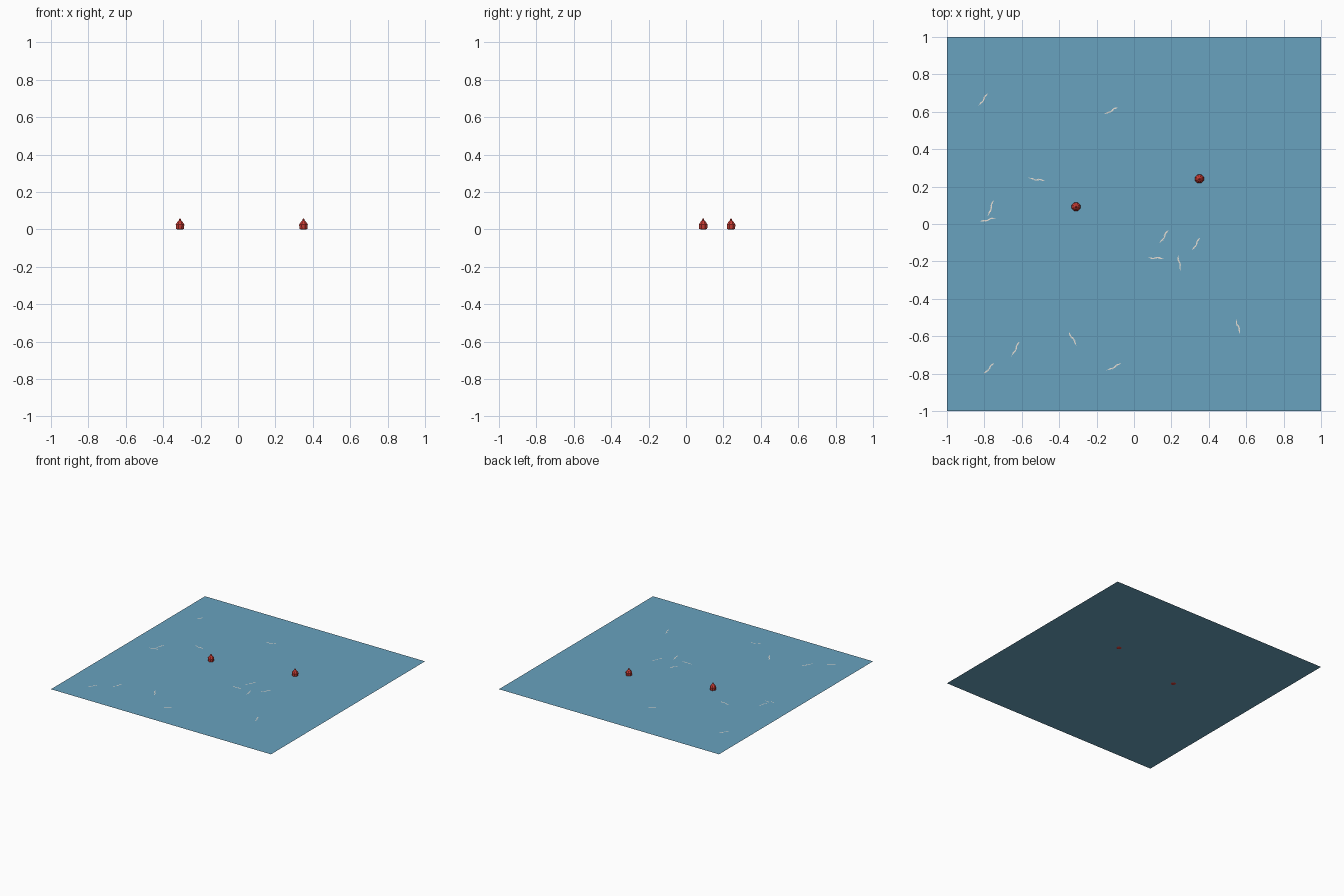
import bpy, bmesh, math
from mathutils import Vector

if "Cube" in bpy.data.objects:
    bpy.data.objects.remove(bpy.data.objects["Cube"])

WATER_Z = 0.002


def material(name, rgb):
    m = bpy.data.materials.new(name)
    m.diffuse_color = (*rgb, 1)
    m.use_nodes = True
    m.node_tree.nodes["Principled BSDF"].inputs["Base Color"].default_value = m.diffuse_color
    return m


water_blue = material("water blue", (0.14, 0.36, 0.52))
buoy_red = material("buoy red", (0.58, 0.045, 0.035))
foam_cream = material("foam cream", (0.80, 0.74, 0.66))


def add_object(name, bm, mat):
    me = bpy.data.meshes.new(name)
    bm.to_mesh(me)
    bm.free()
    me.materials.append(mat)
    ob = bpy.data.objects.new(name, me)
    bpy.context.collection.objects.link(ob)
    return ob


# Flat square of water
bm = bmesh.new()
bm.faces.new([bm.verts.new((x, y, WATER_Z))
              for x, y in ((-1, -1), (1, -1), (1, 1), (-1, 1))])
add_object("water_surface", bm, water_blue)

# Buoys: lathed low-poly floats with a conical top and small knob
PROFILE = [(0.014, 0), (0.023, 0.003), (0.025, 0.026), (0.014, 0.042),
           (0.006, 0.049), (0.006, 0.053), (0.003, 0.058)]
SIDES = 8


def buoy(name, x, y):
    bm = bmesh.new()
    rings = [[bm.verts.new((r * math.cos(a), r * math.sin(a), z))
              for a in [math.tau * (i + 0.5) / SIDES for i in range(SIDES)]]
             for r, z in PROFILE]
    for lo, hi in zip(rings, rings[1:]):
        for i in range(SIDES):
            j = (i + 1) % SIDES
            bm.faces.new((lo[i], lo[j], hi[j], hi[i]))
    bm.faces.new(rings[0][::-1])
    bm.faces.new(rings[-1])
    add_object(name, bm, buoy_red).location = (x, y, 0)


buoy("left_buoy", -0.31, 0.092)
buoy("right_buoy", 0.35, 0.241)

# Foam flecks: three overlapping slivers along each streak (x0, y0, x1, y1)
STREAKS = [
    (-0.83, 0.63, -0.78, 0.70), (-0.16, 0.585, -0.083, 0.625),
    (-0.565, 0.245, -0.475, 0.23), (-0.78, 0.04, -0.75, 0.13),
    (-0.825, 0.012, -0.74, 0.032), (0.138, -0.105, 0.185, -0.03),
    (0.31, -0.145, 0.355, -0.07), (0.165, -0.185, 0.075, -0.18),
    (0.25, -0.25, 0.235, -0.165), (0.57, -0.59, 0.545, -0.51),
    (-0.305, -0.65, -0.35, -0.575), (-0.655, -0.71, -0.61, -0.625),
    (-0.805, -0.805, -0.745, -0.74), (-0.145, -0.785, -0.068, -0.745)]
# start, end along the streak, and sideways offset at each end
SLIVERS = [(0.0, 0.5, 0.003, -0.002), (0.28, 0.8, -0.006, 0.004),
           (0.55, 1.0, 0.006, -0.001)]
for n, (x0, y0, x1, y1) in enumerate(STREAKS):
    a, d = Vector((x0, y0, WATER_Z + 0.001)), Vector((x1 - x0, y1 - y0, 0))
    side = Vector((-d.y, d.x, 0)).normalized()
    bm = bmesh.new()
    for s, e, o0, o1 in SLIVERS:
        p, q = a + d * s + side * o0, a + d * e + side * o1
        m = (p + q) / 2
        bm.faces.new([bm.verts.new(v) for v in
                      (p, m - side * 0.004, q, m + side * 0.004)])
    add_object(f"foam_fleck_{n + 1}", bm, foam_cream)
